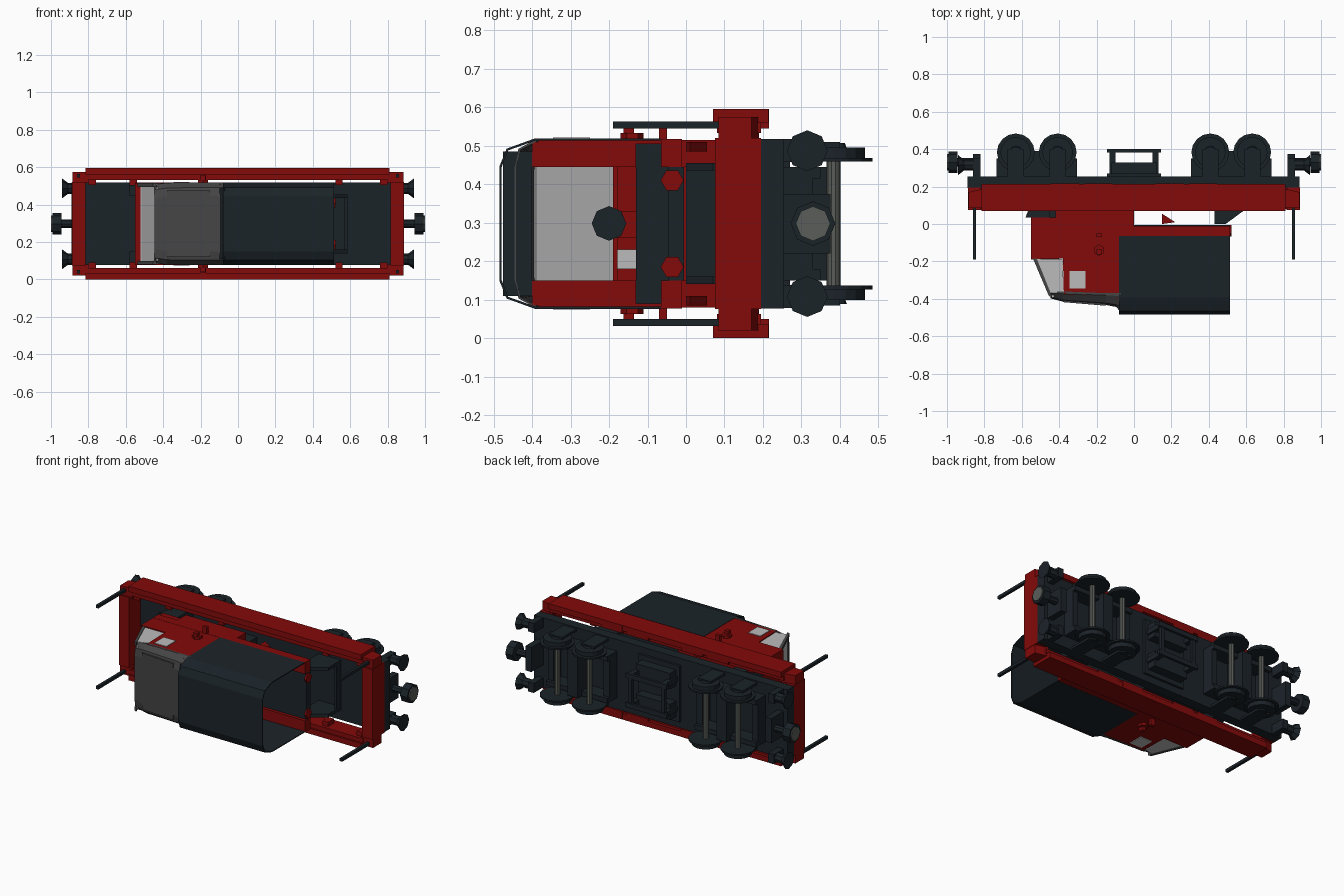
import bpy, bmesh, math
from mathutils import Matrix

W = 0.595  # full width (z); everything repeats as z -> W - z


def mat(name, c):
    m = bpy.data.materials.new(name)
    m.diffuse_color = (*c, 1)
    return m


RED = mat("red_paint", (0.23, 0.003, 0.003))
DARK = mat("dark_paint", (0.011, 0.017, 0.022))
ROOF = mat("roof_grey", (0.06, 0.06, 0.06))
GLASS = mat("pale_glass", (0.5, 0.5, 0.5))
STEEL = mat("steel", (0.1, 0.11, 0.1))


def make(name, verts, faces, m, thick=0):
    me = bpy.data.meshes.new(name)
    me.from_pydata(verts, [], faces)
    bm = bmesh.new()
    bm.from_mesh(me)
    bmesh.ops.recalc_face_normals(bm, faces=bm.faces)
    bm.to_mesh(me)
    bm.free()
    me.materials.append(m)
    o = bpy.data.objects.new(name, me)
    bpy.context.collection.objects.link(o)
    if thick:
        s = o.modifiers.new("thickness", "SOLIDIFY")
        s.thickness = thick
        s.offset = 0
    return o


def plate(name, pts, z0, z1, m, both=False):
    """xy outline extruded along z, optionally repeated on the other side"""
    n = len(pts)
    for a, b in [(z0, z1), (W - z1, W - z0)][:2 if both else 1]:
        v = [(x, y, a) for x, y in pts] + [(x, y, b) for x, y in pts]
        f = [tuple(range(n)), tuple(range(n, 2 * n))]
        f += [(i, (i + 1) % n, n + (i + 1) % n, n + i) for i in range(n)]
        make(name, v, f, m)


def box(name, x0, x1, y0, y1, z0, z1, m, both=False):
    plate(name, [(x0, y0), (x1, y0), (x1, y1), (x0, y1)], z0, z1, m, both)


def cyl(name, axis, c, r1, r2, length, n, m):
    bm = bmesh.new()
    bmesh.ops.create_cone(bm, cap_ends=True, segments=n, radius1=r1, radius2=r2, depth=length)
    if axis == "x":
        bm.transform(Matrix.Rotation(math.pi / 2, 4, "Y"))
    bm.transform(Matrix.Translation(c))
    me = bpy.data.meshes.new(name)
    bm.to_mesh(me)
    bm.free()
    me.materials.append(m)
    bpy.context.collection.objects.link(bpy.data.objects.new(name, me))


def shell(name, stations, m):
    """open U-shaped hood lofted along x; station = x, crown y, lower y, shoulder drop, inset"""
    v, f = [], []
    for x, t, low, d, e in stations:
        half = [(low, 0.079 + e), (t + d, 0.079 + e), (t + 0.2 * d, 0.105 + e), (t, 0.15 + e)]
        v += [(x, y, z) for y, z in half] + [(x, y, W - z) for y, z in reversed(half)]
    for s in range(len(stations) - 1):
        for i in range(7):
            a = s * 8 + i
            f.append((a, a + 1, a + 9, a + 8))
    return make(name, v, f, m, 0.006)


# Underframe: deck, end beams, side rails
box("deck", -0.89, 0.885, 0.192, 0.255, 0.077, 0.518, DARK)
for s in (-1, 1):
    box("end_beam", *sorted((s * 0.815, s * 0.887)), 0.076, 0.195, 0.075, 0.52, RED)
    plate("rail_corner", [(s * 0.8, 0.085), (s * 0.885, 0.085), (s * 0.885, 0.17), (s * 0.8, 0.19)],
          0.02, 0.08, RED, True)
    box("marker_pole", s * 0.853 - 0.009, s * 0.853 + 0.009, -0.19, 0.115, 0.032, 0.05, DARK, True)
box("side_rail_outer", -0.815, 0.81, 0.07, 0.215, 0, 0.035, RED, True)
box("side_rail_inner", -0.82, 0.82, 0.08, 0.195, 0.035, 0.062, RED, True)
for x in (-0.37, -0.19, 0.19, 0.37):
    box("rail_step", x - 0.075, x + 0.075, 0.14, 0.216, -0.0, 0.05, RED, True)
for x in (-0.78, -0.56, -0.19, 0.54, 0.78):
    box("rail_bracket", x - 0.02, x + 0.02, 0.1, 0.16, 0.05, 0.09, RED, True)

# Deck fittings between frame and body
box("transmission_block", -0.45, 0.0, 0.0, 0.192, 0.15, 0.445, DARK)
box("cab_support", -0.42, 0.0, -0.01, 0.08, 0.08, 0.15, RED, True)
plate("front_bracket", [(-0.58, 0.035), (-0.45, 0.035), (-0.45, 0.195), (-0.52, 0.195)], 0.09, 0.15, DARK, True)
plate("rear_bracket", [(0.43, 0.0), (0.49, 0.0), (0.585, 0.07), (0.585, 0.195), (0.43, 0.195)],
      0.14, 0.16, DARK, True)
plate("red_gusset", [(0.15, 0.0), (0.15, 0.055), (0.22, 0.01)], 0.085, 0.11, RED, True)
box("tow_bar", 0.57, 0.585, 0.15, 0.2, 0.15, 0.445, DARK)

# Body floor
box("body_floor", -0.55, 0.51, -0.045, -0.005, 0.15, 0.445, DARK)
box("floor_sill", -0.55, 0.513, -0.065, -0.01, 0.077, 0.15, RED, True)
box("floor_front_beam", -0.55, -0.4, -0.06, 0.035, 0.085, 0.51, RED)
for z in (0.185, 0.41):
    cyl("tail_light", "x", (0.515, -0.036, z), 0.03, 0.03, 0.012, 6, RED)

# Canopy over the rear
shell("canopy", [(-0.08, -0.482, -0.065, 0.09, 0), (0.512, -0.482, -0.065, 0.09, 0)], DARK)
box("load_bulkhead", -0.11, -0.08, -0.13, -0.045, 0.08, 0.515, DARK)

# Cab: sides, nose, roof, glazing
plate("cab_side", [(-0.55, -0.02), (-0.55, -0.185), (-0.38, -0.185), (-0.375, -0.375), (-0.07, -0.385),
                   (-0.07, -0.02)], 0.078, 0.09, RED, True)
box("cab_nose", -0.55, -0.535, -0.185, -0.02, 0.085, 0.51, RED)
box("dashboard", -0.55, -0.5, -0.19, -0.178, 0.085, 0.51, RED)
shell("cab_roof", [(-0.445, -0.395, -0.36, 0.03, 0.012), (-0.38, -0.412, -0.36, 0.04, 0.002),
                   (-0.15, -0.43, -0.37, 0.05, 0.0), (-0.07, -0.445, -0.37, 0.06, 0)], ROOF)
plate("roof_hatch", [(-0.38, -0.418), (-0.15, -0.437), (-0.15, -0.425), (-0.38, -0.405)], 0.12, 0.475, ROOF)
plate("windshield", [(-0.53, -0.185), (-0.515, -0.195), (-0.435, -0.395), (-0.425, -0.39), (-0.515, -0.185)],
      0.1, W - 0.1, GLASS)
plate("quarter_window", [(-0.522, -0.188), (-0.382, -0.188), (-0.375, -0.365), (-0.445, -0.37)],
      0.083, 0.095, GLASS, True)
plate("window_pillar", [(-0.54, -0.185), (-0.52, -0.185), (-0.435, -0.395), (-0.455, -0.385)],
      0.08, 0.1, ROOF, True)
box("door_window", -0.345, -0.26, -0.345, -0.25, 0.074, 0.093, GLASS, True)
box("rear_frame_post", -0.1, -0.07, -0.4, -0.13, 0.085, 0.15, RED, True)
plate("rear_frame_header", [(-0.1, -0.435), (-0.07, -0.475), (-0.07, -0.4), (-0.1, -0.4)], 0.11, 0.485, DARK)
box("mirror_arm", -0.2, -0.175, -0.162, -0.135, 0.04, 0.08, RED, True)
cyl("door_handle", "z", (-0.187, -0.14, 0.07), 0.03, 0.03, 0.015, 6, RED)
cyl("door_handle", "z", (-0.187, -0.14, W - 0.07), 0.03, 0.03, 0.015, 6, RED)
box("cab_step", -0.2, -0.17, -0.07, -0.05, 0.035, 0.08, RED, True)

# Cab interior
box("control_console", -0.5, -0.4, -0.19, -0.1, 0.26, 0.33, RED)
cyl("steering_wheel", "x", (-0.37, -0.2, 0.298), 0.045, 0.045, 0.015, 8, DARK)
box("instrument_panel", -0.53, -0.51, -0.19, -0.13, 0.18, 0.23, GLASS)

# Bogies with two wheelsets each
for s in (-1, 1):
    c = s * 0.52
    box("bogie_side_frame", c - 0.215, c + 0.215, 0.255, 0.35, 0.15, 0.18, DARK, True)
    box("bogie_bolster", c - 0.035, c + 0.035, 0.255, 0.39, 0.15, 0.445, DARK)
    for e in (-0.195, 0.195):
        box("bogie_end_beam", c + e - 0.02, c + e + 0.02, 0.255, 0.33, 0.15, 0.445, DARK)
    for d in (-0.112, 0.112):
        x, y = c + d, 0.383
        cyl("axle", "z", (x, y, W / 2), 0.018, 0.018, 0.38, 10, STEEL)
        for k in (-1, 1):
            z = W / 2 + k * 0.18
            cyl("wheel_tread", "z", (x, y, z), 0.082, 0.082, 0.036, 16, DARK)
            cyl("wheel_flange", "z", (x, y, z - k * 0.014), 0.101, 0.101, 0.01, 16, DARK)
            cyl("wheel_hub", "z", (x, y, z + k * 0.022), 0.035, 0.03, 0.014, 10, DARK)
        box("axle_box", x - 0.045, x + 0.045, 0.255, 0.4, 0.085, 0.1, DARK, True)

# Centre equipment frame
box("battery_box", -0.12, 0.12, 0.25, 0.33, 0.15, 0.25, DARK, True)
box("equipment_plate", -0.145, 0.145, 0.255, 0.27, 0.12, 0.475, DARK)
for x in (-0.115, 0.115):
    box("frame_leg", x - 0.016, x + 0.016, 0.255, 0.395, 0.19, 0.22, DARK, True)
    box("frame_cross_bar", x - 0.012, x + 0.012, 0.375, 0.395, 0.19, 0.405, DARK)
box("frame_long_bar", -0.145, 0.145, 0.383, 0.4, 0.19, 0.22, DARK, True)

# Buffers and couplers at both ends
for s in (-1, 1):
    box("coupler_mount", *sorted((s * 0.82, s * 0.86)), 0.25, 0.375, 0.22, 0.375, DARK)
    for z in (0.108, W - 0.108):
        box("buffer_mount", *sorted((s * 0.82, s * 0.86)), 0.25, 0.35, z - 0.03, z + 0.03, DARK)
        cyl("buffer_shaft", "x", (s * 0.885, 0.315, z), 0.03, 0.03, 0.06, 8, DARK)
        r = (0.03, 0.053) if s > 0 else (0.053, 0.03)
        cyl("buffer_head", "x", (s * 0.925, 0.315, z), *r, 0.03, 8, DARK)
    cyl("coupler_shaft", "x", (s * 0.9, 0.33, W / 2), 0.022, 0.022, 0.1, 8, DARK)
    cyl("coupler_head", "x", (s * 0.968, 0.33, W / 2), 0.058, 0.058, 0.05, 8, DARK)
    cyl("coupler_face", "x", (s * 0.995, 0.33, W / 2), 0.045, 0.045, 0.01, 8, STEEL)
